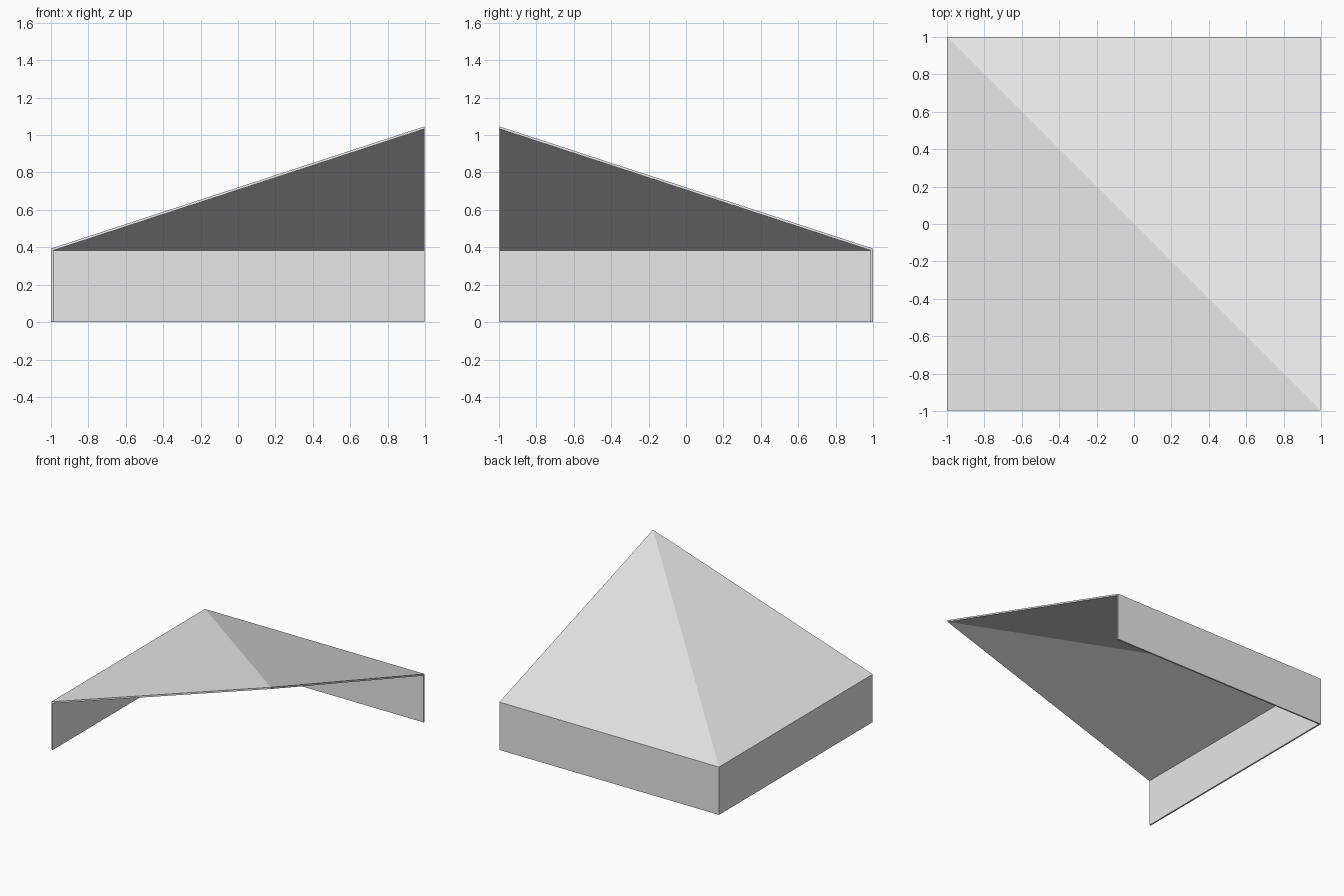
import bpy
import bmesh

cube = bpy.data.objects.get("Cube")
if cube:
    bpy.data.objects.remove(cube, do_unlink=True)

LOW, HIGH = -1.0, 1.0
OPEN = 0.996          # open edges sit slightly inside, the rim leans outwards
EAVE, PEAK = 0.393, 1.046
THICKNESS = 0.013

grey = bpy.data.materials.new("light_grey")
grey.use_nodes = True
colour = (0.8, 0.8, 0.8, 1)
grey.diffuse_color = colour
grey.node_tree.nodes["Principled BSDF"].inputs["Base Color"].default_value = colour

bm = bmesh.new()

# Corners: one hip corner, two wall ends, and the peak over the open corner
plan = {"front": (LOW, -OPEN), "corner": (LOW, HIGH), "side": (OPEN, HIGH)}
eave = {k: bm.verts.new((x, y, EAVE)) for k, (x, y) in plan.items()}
foot = {k: bm.verts.new((x, y, 0)) for k, (x, y) in plan.items()}
peak = bm.verts.new((OPEN, -OPEN, PEAK))

# Each half has one wall and one roof slope rising to the peak
for a, b in (("front", "corner"), ("corner", "side")):
    bm.faces.new((foot[b], foot[a], eave[a], eave[b]))
    bm.faces.new((eave[b], eave[a], peak))

bm.normal_update()
# The slopes must face upwards and the walls outwards
if any(f.normal.z < -0.1 for f in bm.faces):
    bmesh.ops.reverse_faces(bm, faces=bm.faces)

mesh = bpy.data.meshes.new("roof_corner")
bm.to_mesh(mesh)
bm.free()
mesh.materials.append(grey)
roof = bpy.data.objects.new("roof_corner", mesh)
bpy.context.collection.objects.link(roof)

# Thin shell grown inwards
shell = roof.modifiers.new("shell", "SOLIDIFY")
shell.thickness = THICKNESS
shell.offset = -1
shell.use_even_offset = True
shell.use_quality_normals = True
